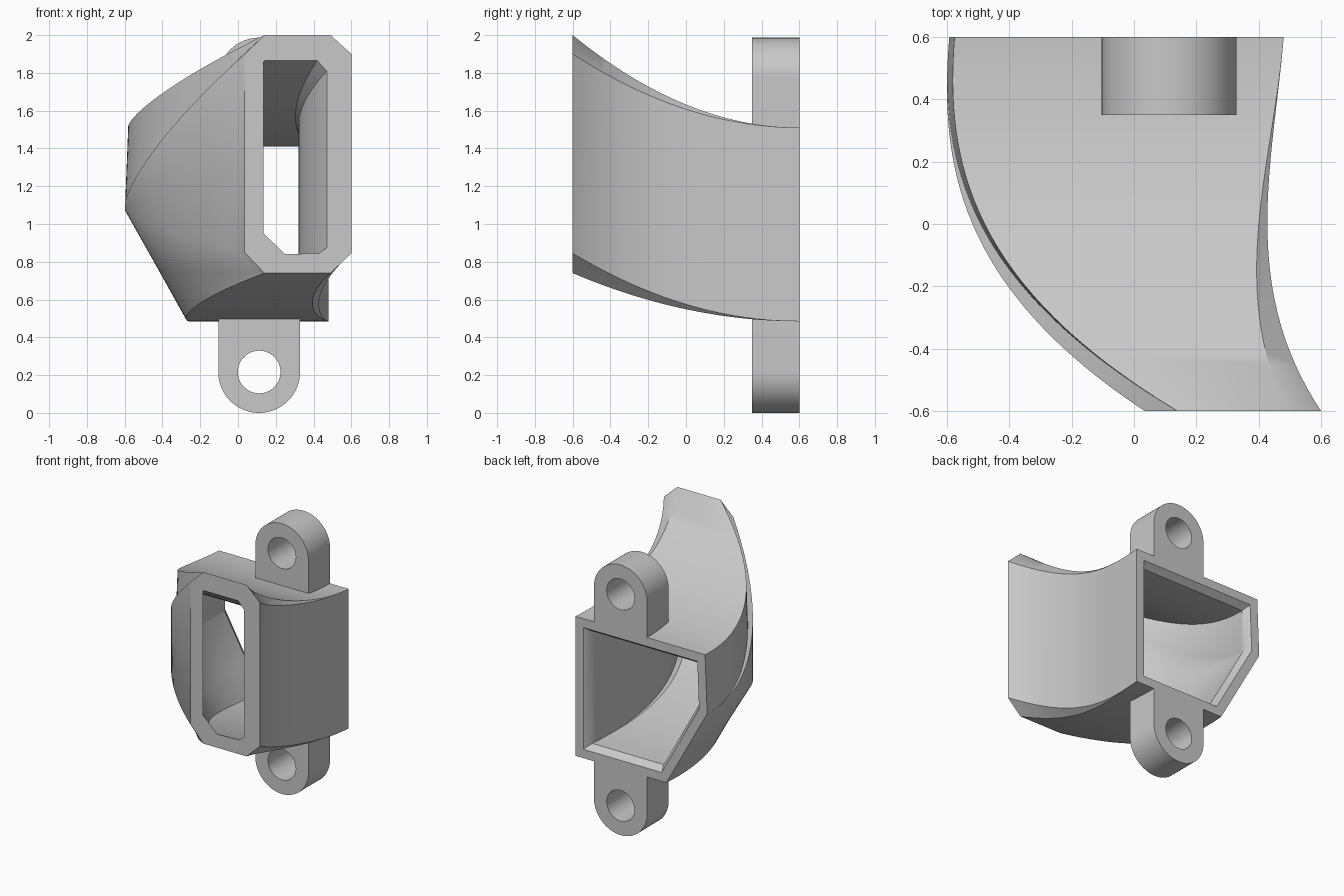
import bpy, bmesh, math
from mathutils import Vector

if "Cube" in bpy.data.objects:
    bpy.data.objects.remove(bpy.data.objects["Cube"])

grey = bpy.data.materials.new("plain grey")
grey.use_nodes = True
GREY = (0.58, 0.58, 0.58, 1)
grey.diffuse_color = GREY
grey.node_tree.nodes["Principled BSDF"].inputs["Base Color"].default_value = GREY

BACK, FRONT, STEPS = 0.6, -0.6, 32
LEAN, BEND = .1, .46


def finish(obj):
    obj.data.materials.clear()
    obj.data.materials.append(grey)
    bpy.ops.object.select_all(action='DESELECT')
    obj.select_set(True)
    bpy.context.view_layer.objects.active = obj
    bpy.ops.object.shade_smooth_by_angle(angle=math.radians(34))


def inset(points, d):
    """Mitred inward offset of a clockwise outline."""
    out = []
    for i, p in enumerate(points):
        p = Vector(p)
        a = (p - Vector(points[i - 1])).normalized()
        b = (Vector(points[(i + 1) % len(points)]) - p).normalized()
        na, nb = Vector((a.y, -a.x)), Vector((b.y, -b.x))
        out.append(p + (na + nb) * d / (1 + na.dot(nb)))
    return out


# Outlines in (x, z), clockwise: rear pentagon (one side split),
# front octagon, front opening
rear = [(.48, 1.51), (.48, .485), (-.26, .485),
        (-.402, .74), (-.592, 1.08), (-.575, 1.51)]
mouth = [(.49, 2), (.6, 1.9), (.6, .845), (.49, .74),
         (.14, .74), (.035, .85), (.035, 1.9), (.14, 2)]
opening = [(.42, 1.865), (.47, 1.81), (.47, .875), (.43, .845),
           (.25, .84), (.135, .95), (.135, 1.855), (.14, 1.865)]
# Which rear corner runs to which front corner
links = [(0, 0), (0, 1), (1, 2), (1, 3), (2, 3), (2, 4),
         (3, 4), (4, 5), (4, 6), (4, 7), (5, 7)]


def sweep(back, front, start=0.0):
    """Rings along a path that leans out, then bends towards the mouth."""
    rings = []
    for s in range(STEPS + 1):
        t = start + (1 - start) * s / STEPS
        ring = []
        for i, j in links:
            (x0, z0), (x1, z1) = back[i], front[j]
            x = x0 - LEAN * t + (x1 - x0 + LEAN - BEND) * t**2 + BEND * t**3
            ring.append((x, BACK + (FRONT - BACK) * t, z0 + (z1 - z0) * t * t))
        rings.append(ring)
    return rings


# Duct: outer skin, front rim, inner skin, bevelled rear lip
lip = inset(rear, .065)
rings = sweep(rear, mouth)
rings += sweep(inset(rear, .1), opening, .04)[::-1]
rings.append([(lip[i].x, BACK, lip[i].y) for i, j in links])
bm = bmesh.new()
loops = [[bm.verts.new(p) for p in ring] for ring in rings]
n = len(links)
for r, ring in enumerate(loops):
    nxt = loops[(r + 1) % len(loops)]
    for i in range(n):
        k = (i + 1) % n
        bm.faces.new((ring[i], ring[k], nxt[k], nxt[i]))
bmesh.ops.remove_doubles(bm, verts=bm.verts, dist=1e-5)
bmesh.ops.recalc_face_normals(bm, faces=bm.faces)
mesh = bpy.data.meshes.new("duct")
bm.to_mesh(mesh)
bm.free()
duct = bpy.data.objects.new("duct", mesh)
bpy.context.collection.objects.link(duct)
finish(duct)


# Mounting lugs: round-ended plates with a bolt hole
def lug(name, cz, root, up):
    cx, r, hole, seg = .112, .2165, .113, 40
    arc = [(cx + r * math.cos(math.pi * i / seg),
            cz + up * r * math.sin(math.pi * i / seg)) for i in range(seg + 1)]
    outline = arc + [(cx - r, root), (cx + r, root)]
    ring = [(cx + hole * math.cos(math.tau * i / seg),
             cz + hole * math.sin(math.tau * i / seg)) for i in range(seg)]
    curve = bpy.data.curves.new(name, 'CURVE')
    curve.dimensions = '2D'
    curve.fill_mode = 'BOTH'
    curve.extrude = .125
    for pts in (outline, ring):
        spline = curve.splines.new('POLY')
        spline.points.add(len(pts) - 1)
        for p, (x, z) in zip(spline.points, pts):
            p.co = (x, z, 0, 1)
        spline.use_cyclic_u = True
    obj = bpy.data.objects.new(name, curve)
    bpy.context.collection.objects.link(obj)
    obj.rotation_euler.x = math.pi / 2
    obj.location.y = BACK - .125
    bpy.ops.object.select_all(action='DESELECT')
    obj.select_set(True)
    bpy.context.view_layer.objects.active = obj
    bpy.ops.object.convert(target='MESH')
    finish(bpy.context.object)


lug("lower_lug", .2165, .52, -1)
lug("upper_lug", 1.77, 1.48, 1)
